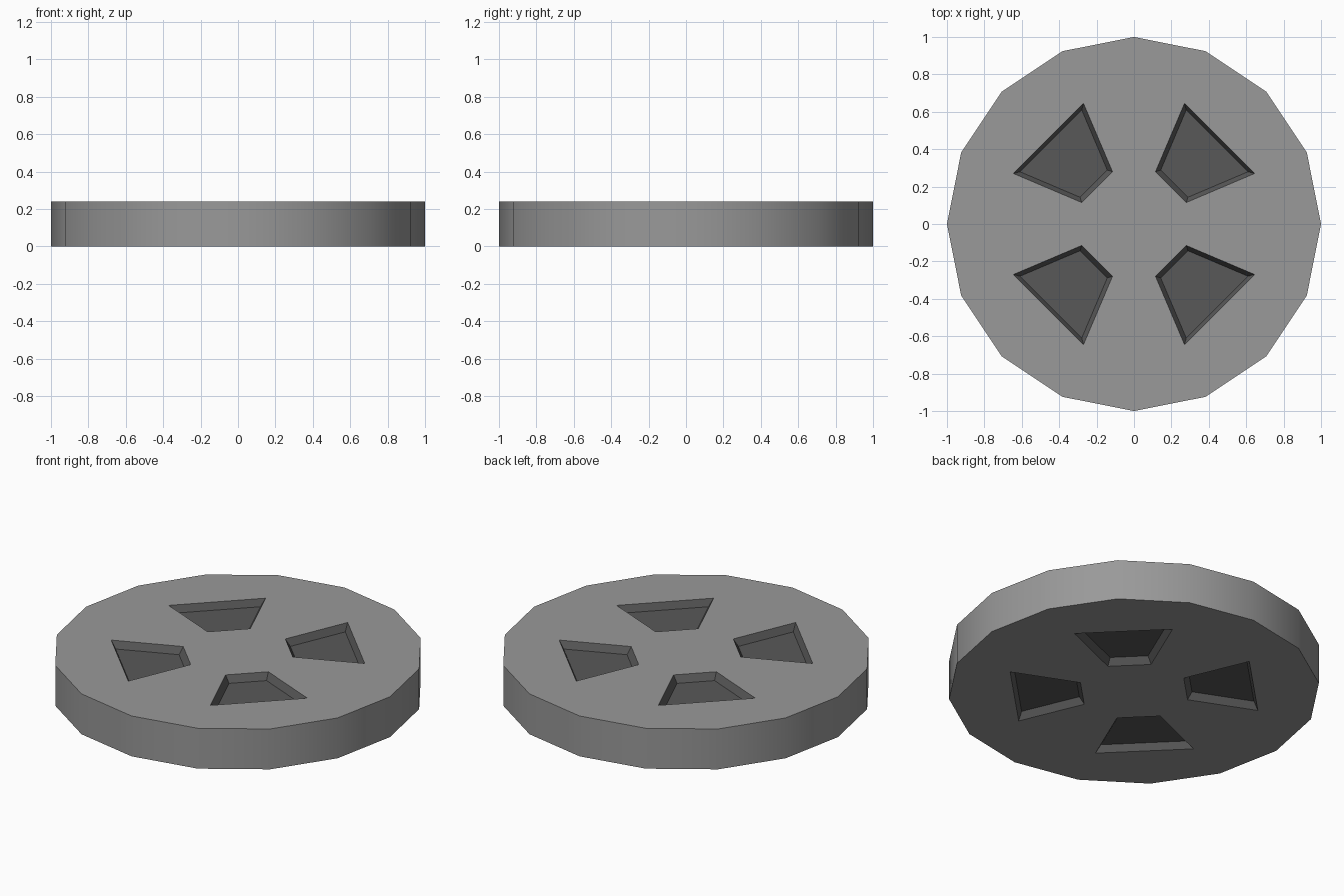
import bpy, bmesh, math

if "Cube" in bpy.data.objects:
    bpy.data.objects.remove(bpy.data.objects["Cube"])

H = 0.24          # disc thickness
DEPTH = 0.04      # pocket depth
OPENING = [(0.27, 0.645), (0.115, 0.28), (0.28, 0.115), (0.645, 0.27)]
CENTRE = 0.347    # pocket centre on the diagonal
FLOOR = 0.88      # floor size relative to the opening


def material(name, v):
    m = bpy.data.materials.new(name)
    m.diffuse_color = (v, v, v, 1)
    m.use_nodes = True
    m.node_tree.nodes["Principled BSDF"].inputs["Base Color"].default_value = m.diffuse_color
    return m


def mesh_object(name, bm):
    bmesh.ops.recalc_face_normals(bm, faces=bm.faces)
    me = bpy.data.meshes.new(name)
    bm.to_mesh(me)
    bm.free()
    ob = bpy.data.objects.new(name, me)
    bpy.context.collection.objects.link(ob)
    return ob


def add_pocket(bm, turn, side):
    # tapered block reaching slightly past the surface
    over = 0.02
    rings = []
    for depth in (-over, DEPTH):
        s = 1 - (1 - FLOOR) * depth / DEPTH
        z = H / 2 + side * (H / 2 - depth)
        ring = []
        for x, y in OPENING:
            x, y = CENTRE + (x - CENTRE) * s, CENTRE + (y - CENTRE) * s
            c, n = math.cos(turn), math.sin(turn)
            ring.append(bm.verts.new((x * c - y * n, x * n + y * c, z)))
        rings.append(ring)
    a, b = rings
    bm.faces.new(a)
    bm.faces.new(b[::-1])
    for i in range(4):
        j = (i + 1) % 4
        bm.faces.new((a[i], b[i], b[j], a[j]))


# sixteen-sided disc
bm = bmesh.new()
rim = [bm.verts.new((math.cos(i * math.pi / 8), math.sin(i * math.pi / 8), 0)) for i in range(16)]
base = bm.faces.new(rim)
top = bmesh.ops.extrude_face_region(bm, geom=[base], use_keep_orig=True)["geom"]
for v in top:
    if isinstance(v, bmesh.types.BMVert):
        v.co.z = H
disc = mesh_object("disc", bm)
disc.data.materials.append(material("mid grey", 0.32))
disc.data.materials.append(material("dark grey", 0.098))

# four pockets in the top and four in the bottom
bm = bmesh.new()
for side in (1, -1):
    for k in range(4):
        add_pocket(bm, k * math.pi / 2, side)
cutter = mesh_object("pocket_cutter", bm)
cutter.hide_render = True

mod = disc.modifiers.new("pockets", "BOOLEAN")
mod.operation = "DIFFERENCE"
mod.solver = "EXACT"
mod.object = cutter
bpy.context.view_layer.objects.active = disc
disc.select_set(True)
bpy.ops.object.modifier_apply(modifier=mod.name)
bpy.data.objects.remove(cutter)

# pocket walls and floors are dark
for p in disc.data.polygons:
    c = p.center
    inside = math.hypot(c.x, c.y) < 0.8 and abs(c.z - H / 2) < H / 2 - 0.005
    p.material_index = 1 if inside else 0

bpy.ops.object.shade_smooth_by_angle(angle=math.radians(30))
